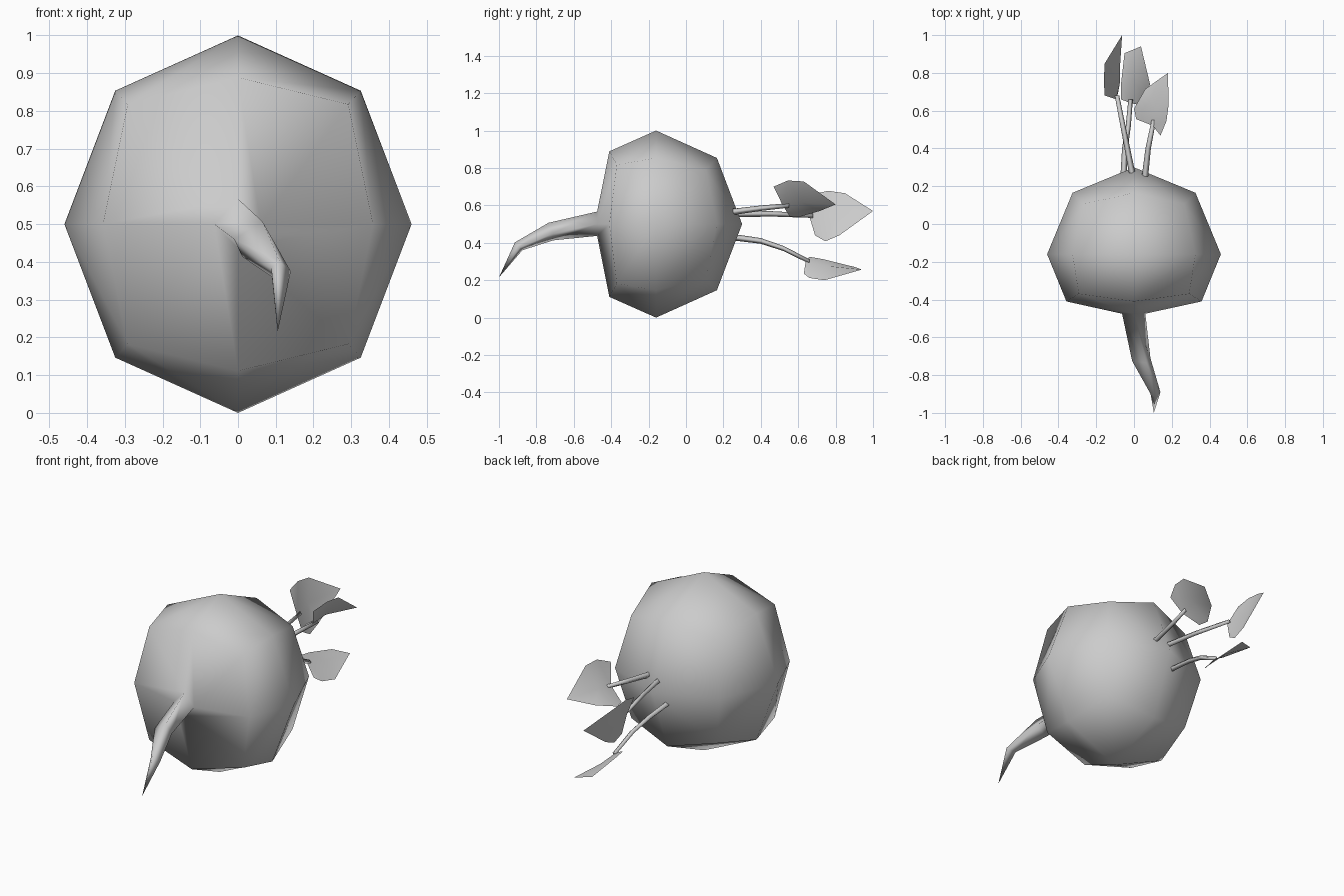
import bpy, bmesh
from mathutils import Vector

if "Cube" in bpy.data.objects:
    bpy.data.objects.remove(bpy.data.objects["Cube"])


def finish(name, bm, closed=True):
    if closed:
        bmesh.ops.recalc_face_normals(bm, faces=bm.faces[:])
    me = bpy.data.meshes.new(name)
    bm.to_mesh(me)
    bm.free()
    me.shade_smooth()
    ob = bpy.data.objects.new(name, me)
    bpy.context.collection.objects.link(ob)
    return ob


def bridge(bm, a, b):
    n = len(a)
    for i in range(n):
        bm.faces.new((a[i], a[(i + 1) % n], b[(i + 1) % n], b[i]))


# Bulb: rounded cube with two quads per side, its front swollen towards the root
bm = bmesh.new()
grid = {}
R = (-1, 0, 1)
for p in [(x, y, z) for x in R for y in R for z in R]:
    if p in ((0, 0, 0), (0, -1, 0)):
        continue
    v = Vector(p).normalized() * 0.46
    if p[1] < 0:
        v *= 1.1
        v.y = -0.25 if 0 in p else -0.21
    grid[p] = bm.verts.new((v.x, v.y - 0.16, 0.5 + v.z * 1.087))
for axis in range(3):
    for side in (-1, 1):
        if (axis, side) == (1, -1):
            continue
        for u in (-1, 0):
            for w in (-1, 0):
                quad = []
                for a, b in ((u, w), (u + 1, w), (u + 1, w + 1), (u, w + 1)):
                    c = [a, b]
                    c.insert(axis, side)
                    quad.append(grid[tuple(c)])
                bm.faces.new(quad)

# Tap root: four-sided rings (top, right, bottom, left) drawn out to a point
rings = [
    [(0, -.475, .567), (.06, -.475, .5), (0, -.475, .437), (-.063, -.475, .5)],
    [(.065, -.735, .507), (.087, -.71, .45), (.012, -.71, .413), (-.01, -.725, .46)],
    [(.11, -.915, .402), (.14, -.89, .375), (.09, -.875, .36), (.088, -.9, .385)],
]
rings = [[bm.verts.new(p) for p in r] for r in rings]
dirs = [(0, 1), (1, 0), (0, -1), (-1, 0)]
for i in range(4):
    j = (i + 1) % 4
    (ax, az), (bx, bz) = dirs[i], dirs[j]
    bm.faces.new((rings[0][i], grid[(ax, -1, az)], grid[(ax + bx, -1, az + bz)],
                  grid[(bx, -1, bz)], rings[0][j]))
for a, b in zip(rings, rings[1:]):
    bridge(bm, a, b)
tip = bm.verts.new((.105, -1, .215))
for i in range(4):
    bm.faces.new((rings[2][i], rings[2][(i + 1) % 4], tip))
finish("bulb_and_root", bm)


# Stalk: slim four-sided tube along a path
def stalk(name, path, r0=.017, r1=.012):
    bm = bmesh.new()
    last = None
    for k, p in enumerate(path):
        r = r0 + (r1 - r0) * k / (len(path) - 1)
        ring = [bm.verts.new((p[0] + dx * r, p[1], p[2] + dz * r)) for dx, dz in dirs]
        if last:
            bridge(bm, last, ring)
        last = ring
    bm.faces.new(last)
    finish(name, bm)


# Leaf: two folded halves either side of a midrib
def leaf(name, rib, upper, lower):
    bm = bmesh.new()
    base, mid, end = [bm.verts.new(p) for p in rib]
    for half in (upper, lower):
        a, b, c = [bm.verts.new(p) for p in half]
        for f in ((base, a, b), (base, b, mid), (mid, b, c), (mid, c, end)):
            bm.faces.new(f if half is upper else f[::-1])
    finish(name, bm, False)


stalk("left_stalk", [(-.008, .26, .553), (-.045, .45, .555), (-.09, .68, .545)])
leaf("left_leaf", [(-.095, .66, .54), (-.125, .80, .55), (-.063, 1, .57)],
     [(-.155, .68, .66), (-.16, .76, .678), (-.155, .85, .665)],
     [(-.085, .69, .44), (-.075, .745, .408), (-.075, .82, .44)])

stalk("middle_stalk", [(-.055, .25, .43), (-.048, .40, .41), (-.03, .52, .37), (-.018, .66, .30)])
leaf("middle_leaf", [(-.018, .64, .30), (.0, .76, .275), (.037, .94, .257)],
     [(-.07, .66, .325), (-.07, .73, .313), (-.05, .905, .27)],
     [(.03, .63, .235), (.06, .66, .212), (.085, .74, .2)])

stalk("right_stalk", [(.058, .25, .565), (.075, .40, .585), (.105, .55, .60)])
leaf("right_leaf", [(.1, .52, .595), (.11, .62, .615), (.18, .80, .605)],
     [(.14, .468, .70), (.172, .545, .733), (.183, .63, .728)],
     [(.012, .555, .54), (0, .61, .54), (.06, .715, .57)])
